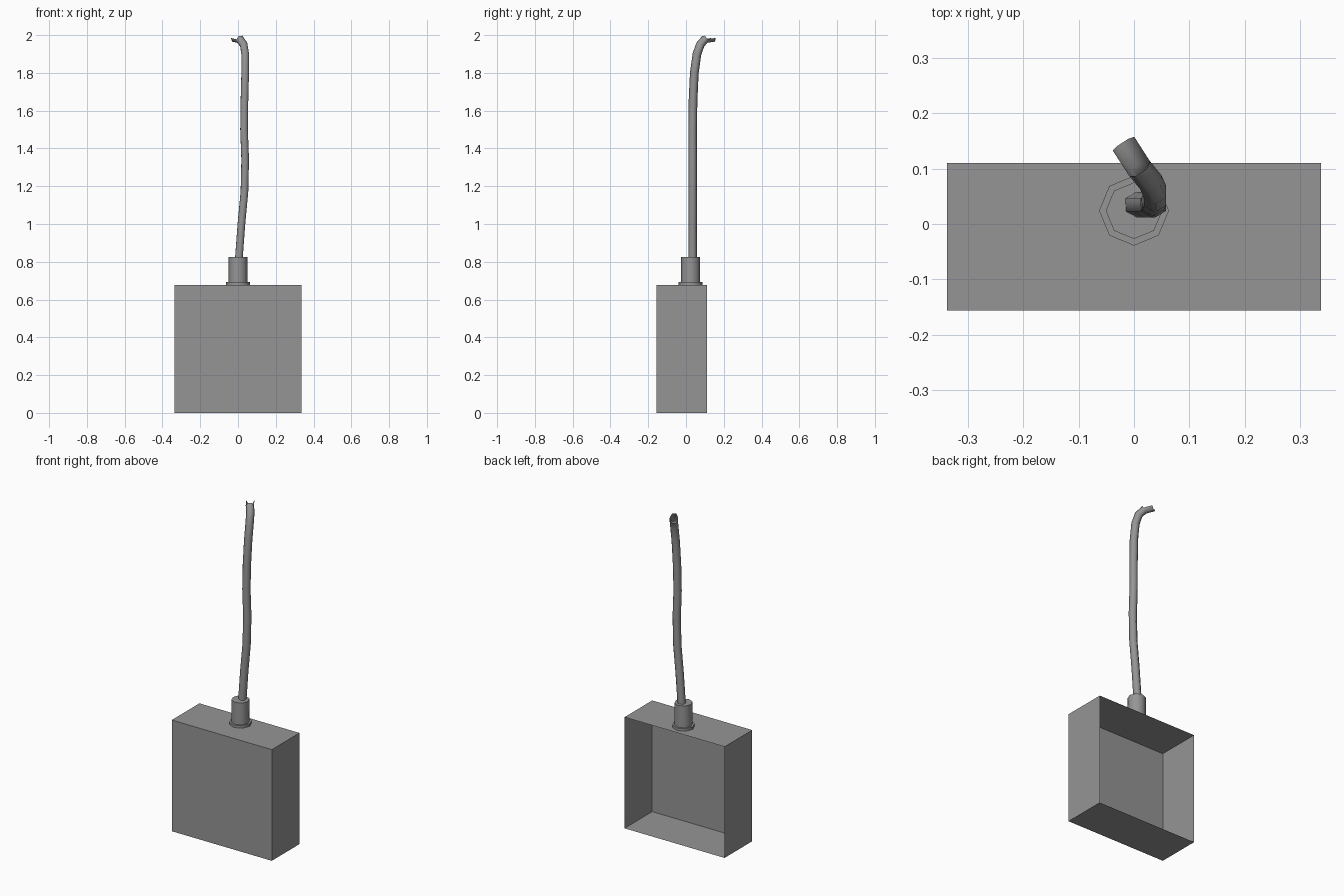
import bpy, bmesh
from math import cos, sin, pi, radians
from mathutils import Vector, Matrix

cube = bpy.data.objects.get("Cube")
if cube:
    bpy.data.objects.remove(cube, do_unlink=True)

grey = bpy.data.materials.new("plain grey")
grey.use_nodes = True
COLOUR = (0.3, 0.3, 0.3, 1)
grey.diffuse_color = COLOUR
grey.node_tree.nodes["Principled BSDF"].inputs["Base Color"].default_value = COLOUR


def finish(name, bm, smooth_angle=None):
    mesh = bpy.data.meshes.new(name)
    bm.to_mesh(mesh)
    bm.free()
    mesh.materials.append(grey)
    ob = bpy.data.objects.new(name, mesh)
    bpy.context.collection.objects.link(ob)
    if smooth_angle:
        bpy.ops.object.select_all(action='DESELECT')
        ob.select_set(True)
        bpy.context.view_layer.objects.active = ob
        bpy.ops.object.shade_smooth_by_angle(angle=radians(smooth_angle))
    return ob


# Thin-walled box, open at the back
bm = bmesh.new()
bmesh.ops.create_cube(bm, size=1)
back = [f for f in bm.faces if f.normal.y > 0.9]
bmesh.ops.delete(bm, geom=back, context='FACES')
bmesh.ops.scale(bm, vec=(0.674, 0.266, 0.677), verts=bm.verts)
bmesh.ops.translate(bm, vec=(0, -0.023, 0.3385), verts=bm.verts)
finish("box_shell", bm)


# Eight-sided cable fitting: wide collar below, sleeve above
def fitting(name, radius, bottom, top):
    bm = bmesh.new()
    place = Matrix.Translation((0, 0.024, (bottom + top) / 2))
    bmesh.ops.create_cone(bm, cap_ends=True, segments=8, radius1=radius,
                          radius2=radius, depth=top - bottom, matrix=place)
    finish(name, bm, 50)


fitting("fitting_collar", 0.063, 0.677, 0.692)
fitting("fitting_sleeve", 0.051, 0.677, 0.825)

# Six-sided cable that rises, sways and bends over to the back
path = [Vector(p) for p in (
    (0.004, 0.035, 0.81), (0.018, 0.035, 1.0), (0.034, 0.035, 1.17),
    (0.038, 0.035, 1.34), (0.032, 0.035, 1.5), (0.034, 0.037, 1.65),
    (0.038, 0.044, 1.8), (0.038, 0.058, 1.9), (0.03, 0.076, 1.95),
    (0.01, 0.1, 1.978), (-0.019, 0.145, 1.985))]
SIDES, RADIUS = 6, 0.023
across = Vector((0.85, 0.52, 0))
bm = bmesh.new()
rings = []
for i, p in enumerate(path):
    t = (path[min(i + 1, len(path) - 1)] - path[max(i - 1, 0)]).normalized()
    s = (across - t * across.dot(t)).normalized()
    n = s.cross(t)
    rings.append([bm.verts.new(p + RADIUS * (s * cos(a) + n * sin(a)))
                  for a in (2 * pi * k / SIDES for k in range(SIDES))])
for i, (low, high) in enumerate(zip(rings, rings[1:])):
    # The cut end is an open half pipe
    first = SIDES // 2 if i == len(rings) - 2 else 0
    for k in range(first, SIDES):
        j = (k + 1) % SIDES
        bm.faces.new((low[k], high[k], high[j], low[j]))
finish("cable", bm, 65)
